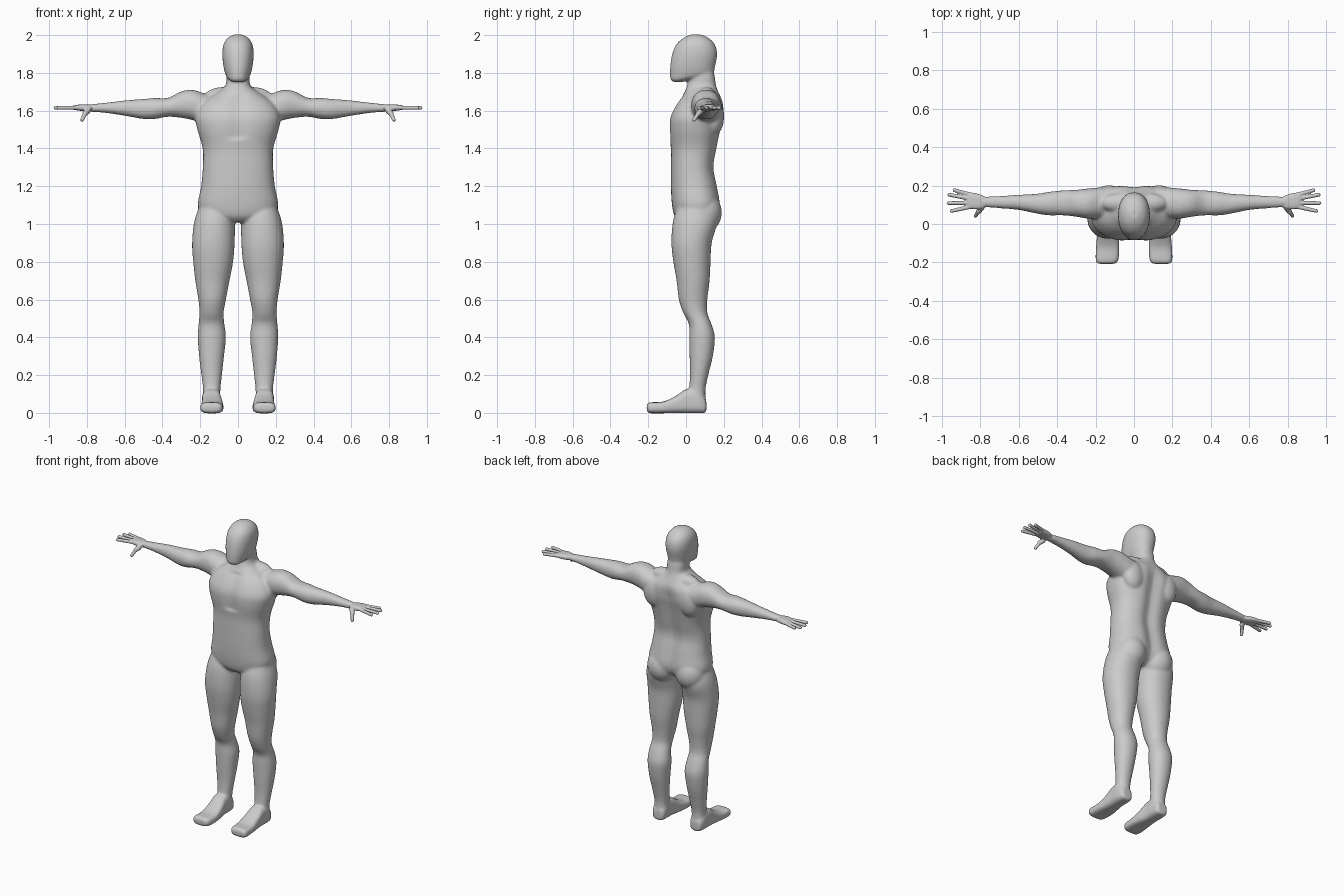
import bpy, bmesh, math
from mathutils import Vector, Matrix


def smooth_rows(rows, sub=5):
    # Catmull-Rom interpolation between cross-sections
    out = []
    for i in range(len(rows) - 1):
        p = [Vector(rows[min(max(i + k, 0), len(rows) - 1)]) for k in (-1, 0, 1, 2)]
        for s in range(sub):
            t = s / sub
            out.append(0.5 * (2 * p[1] + (p[2] - p[0]) * t
                              + (2 * p[0] - 5 * p[1] + 4 * p[2] - p[3]) * t * t
                              + (3 * p[1] - p[0] - 3 * p[2] + p[3]) * t ** 3))
    return out + [Vector(rows[-1])]


def loft(bm, rows, axis, sides=40, power=2.2, mirror=False, shape=None):
    # each row: position on axis, then min/max of the other two axes
    other = [k for k in range(3) if k != axis]
    for sign in ((1, -1) if mirror else (1,)):
        rings = []
        for r in smooth_rows([tuple(r) for r in rows]):
            ring = []
            for j in range(sides):
                a = 2 * math.pi * j / sides
                c, s = math.cos(a), math.sin(a)
                co = Vector((0, 0, 0))
                co[axis] = r[0]
                for k, v, lo, hi in ((other[0], c, r[1], r[2]), (other[1], s, r[3], r[4])):
                    co[k] = (lo + hi) / 2 + (hi - lo) / 2 * math.copysign(abs(v) ** (2 / power), v)
                if shape:
                    shape(co)
                co.x *= sign
                ring.append(bm.verts.new(co))
            rings.append(ring)
        for a, b in zip(rings, rings[1:]):
            for j in range(sides):
                k = (j + 1) % sides
                bm.faces.new((a[j], a[k], b[k], b[j]))
        bm.faces.new(rings[0])
        bm.faces.new(rings[-1])


def blob(bm, loc, size):
    for sign in (1, -1):
        m = Matrix.Translation((loc[0] * sign, loc[1], loc[2])) @ Matrix.Diagonal((*size, 1))
        bmesh.ops.create_uvsphere(bm, u_segments=24, v_segments=16, radius=1, matrix=m)


def rod(bm, a, b, r):
    # round-ended finger segment on both hands
    for sign in (1, -1):
        p, q = [Vector((v[0] * sign, v[1], v[2])) for v in (a, b)]
        d = q - p
        m = Matrix.Translation((p + q) / 2) @ d.to_track_quat('Z', 'Y').to_matrix().to_4x4()
        bmesh.ops.create_cone(bm, cap_ends=True, segments=16, radius1=r, radius2=r * .9,
                              depth=d.length, matrix=m)
        for c in (p, q):
            bmesh.ops.create_uvsphere(bm, u_segments=16, v_segments=8, radius=r * .95,
                                      matrix=Matrix.Translation(c))


def finish(bm, name, voxel, steps):
    bmesh.ops.recalc_face_normals(bm, faces=bm.faces)
    me = bpy.data.meshes.new(name)
    bm.to_mesh(me)
    bm.free()
    ob = bpy.data.objects.new(name, me)
    bpy.context.collection.objects.link(ob)
    rm = ob.modifiers.new("fuse", 'REMESH')
    rm.mode = 'VOXEL'
    rm.voxel_size = voxel
    rm.use_smooth_shade = True
    sm = ob.modifiers.new("soften", 'SMOOTH')
    sm.factor = 0.5
    sm.iterations = steps


def torso_shape(co):
    # spine groove down the back, shallow groove between the chest muscles
    g = math.exp(-(co.x / .045) ** 2)
    if co.y > .06:
        co.y -= .022 * g * min(1, max(0, (1.68 - co.z) / .1))
    elif 1.45 < co.z < 1.68:
        co.y += .012 * g


body = bmesh.new()
# torso and neck
loft(body, [(1.01, -.08, .08, -.03, .12), (1.04, -.18, .18, -.06, .165),
            (1.1, -.212, .212, -.074, .185), (1.2, -.195, .195, -.08, .17),
            (1.3, -.186, .186, -.08, .152), (1.4, -.187, .187, -.08, .168),
            (1.5, -.215, .215, -.09, .188), (1.57, -.225, .225, -.085, .203),
            (1.64, -.19, .19, -.05, .2), (1.69, -.12, .12, -.012, .175),
            (1.73, -.068, .068, .005, .16), (1.78, -.06, .06, .02, .152),
            (1.84, -.05, .05, .03, .14)], 2, sides=64, power=2.4, shape=torso_shape)
# head
loft(body, [(1.752, -.028, .028, -.07, -.02), (1.765, -.05, .05, -.082, .04),
            (1.79, -.066, .066, -.085, .135), (1.84, -.078, .078, -.083, .155),
            (1.9, -.083, .083, -.073, .165), (1.95, -.077, .077, -.052, .153),
            (1.985, -.055, .055, -.015, .12), (2.003, -.022, .022, .025, .08)], 2)
# buttocks, trapezius, shoulder blades
blob(body, (.105, .09, 1.06), (.1, .1, .11))
blob(body, (.075, .11, 1.68), (.1, .05, .045))
blob(body, (.13, .15, 1.57), (.075, .052, .1))
# legs
loft(body, [(1.13, .04, .19, -.03, .13), (1.02, .018, .23, -.068, .165),
            (.9, .018, .243, -.077, .136), (.8, .026, .237, -.067, .13),
            (.7, .045, .226, -.05, .125), (.6, .064, .21, -.038, .113),
            (.53, .076, .204, -.015, .113), (.47, .072, .209, .015, .135),
            (.4, .064, .213, .017, .153), (.3, .074, .206, .019, .142),
            (.2, .085, .194, .021, .118), (.12, .093, .185, .014, .103),
            (.04, .093, .187, .0, .107)], 2, power=2.1, mirror=True)
# feet
loft(body, [(-.208, .1, .188, .008, .046), (-.19, .082, .2, -.002, .056),
            (-.12, .076, .198, -.002, .06), (-.05, .082, .192, -.002, .092),
            (.0, .09, .19, -.002, .125), (.06, .092, .19, -.002, .12),
            (.1, .1, .18, .0, .08), (.108, .12, .165, .01, .06)], 1, power=3.2, mirror=True)
# arms
loft(body, [(.1, .04, .19, 1.54, 1.67), (.18, .03, .19, 1.535, 1.692),
            (.24, .028, .185, 1.55, 1.71), (.3, .038, .178, 1.562, 1.702),
            (.37, .045, .175, 1.568, 1.668), (.44, .045, .168, 1.556, 1.667),
            (.5, .053, .158, 1.556, 1.662), (.6, .073, .152, 1.573, 1.654),
            (.7, .082, .146, 1.588, 1.642), (.78, .087, .142, 1.594, 1.634),
            (.81, .085, .146, 1.596, 1.634)], 0, mirror=True)
finish(body, "body", .0075, 10)

hand = bmesh.new()
# palms
loft(hand, [(.765, .093, .137, 1.6, 1.629), (.8, .078, .153, 1.597, 1.632),
            (.84, .078, .163, 1.6, 1.632), (.868, .085, .163, 1.604, 1.628)],
     0, power=2.8, mirror=True)
# fingers and thumb
for y0, x1, y1 in ((.152, .935, .176), (.131, .962, .152), (.11, .966, .109), (.09, .95, .068)):
    rod(hand, (.85, y0, 1.616), (x1, y1, 1.615), .011)
rod(hand, (.79, .09, 1.61), (.81, .065, 1.585), .015)
rod(hand, (.81, .065, 1.585), (.825, .043, 1.552), .011)
rod(hand, (.81, .065, 1.585), (.795, .08, 1.595), .014)
finish(hand, "hands", .004, 3)
